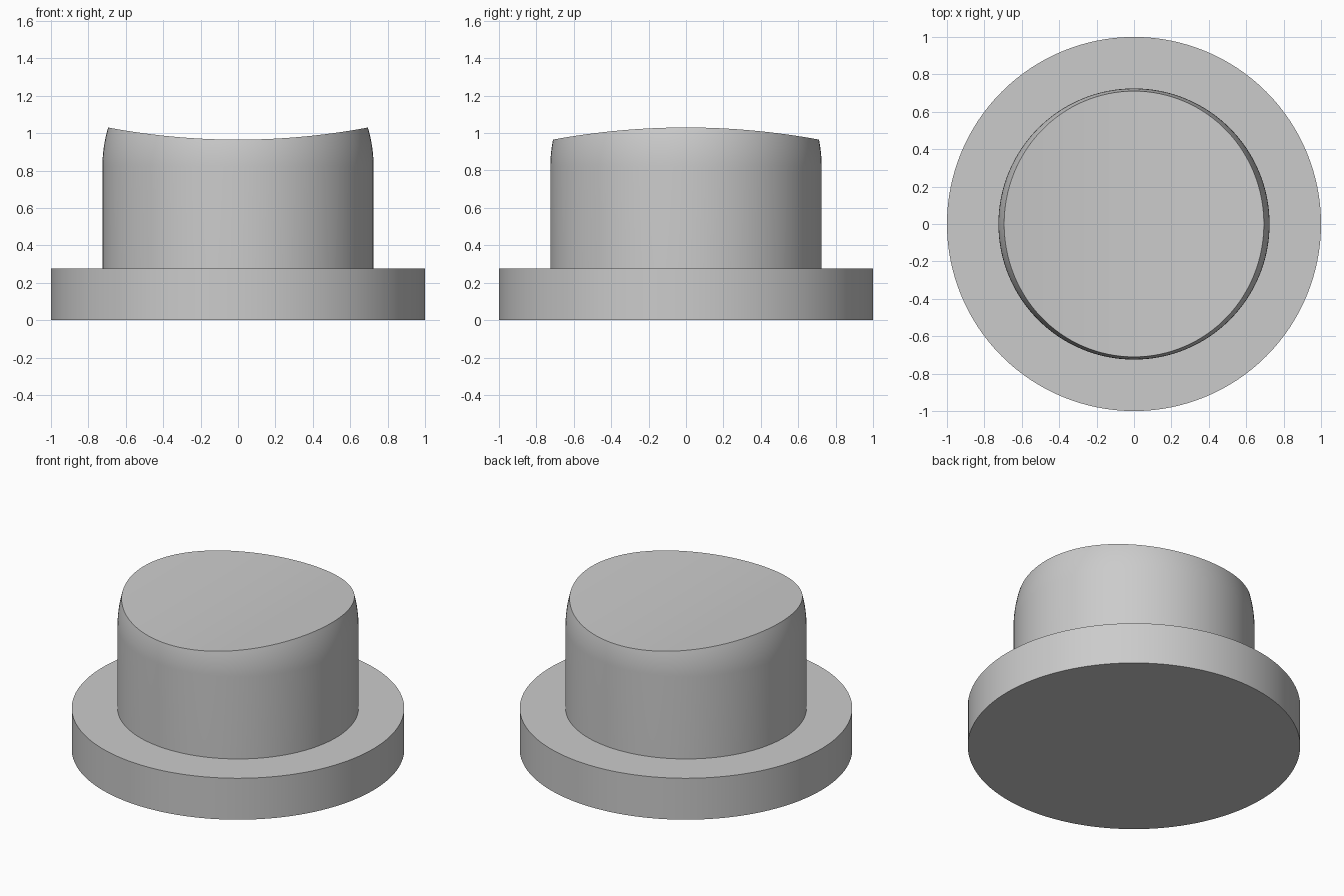
import bpy, bmesh, math

cube = bpy.data.objects.get("Cube")
if cube:
    bpy.data.objects.remove(cube, do_unlink=True)

SEGMENTS = 128
FLANGE_TOP = 0.275
STEM_RADIUS = 0.725
SHOULDER_Z = 0.82      # height where the wall starts to curve inward
SHOULDER_ARC = 0.735   # radius of that inward curve
DISH_ARC = 3.75        # radius of the trough across the top
DISH_LOW = 0.965       # lowest height of the trough

grey = bpy.data.materials.new("light_grey")
grey.use_nodes = True
grey.diffuse_color = (0.6, 0.6, 0.6, 1)
grey.node_tree.nodes["Principled BSDF"].inputs["Base Color"].default_value = (0.6, 0.6, 0.6, 1)


def finish(name, bm):
    bmesh.ops.recalc_face_normals(bm, faces=bm.faces)
    mesh = bpy.data.meshes.new(name)
    bm.to_mesh(mesh)
    bm.free()
    mesh.materials.append(grey)
    obj = bpy.data.objects.new(name, mesh)
    bpy.context.collection.objects.link(obj)
    bpy.ops.object.select_all(action="DESELECT")
    obj.select_set(True)
    bpy.context.view_layer.objects.active = obj
    bpy.ops.object.shade_smooth_by_angle(angle=math.radians(30))


def wall_radius(z):
    rise = max(0, z - SHOULDER_Z)
    return STEM_RADIUS - SHOULDER_ARC + math.sqrt(SHOULDER_ARC ** 2 - rise ** 2)


def dish_height(x):
    return DISH_LOW + DISH_ARC - math.sqrt(DISH_ARC ** 2 - x ** 2)


def rim_height(angle):
    # Meeting point of the curved wall and the trough
    z = DISH_LOW
    for _ in range(20):
        z = dish_height(wall_radius(z) * math.cos(angle))
    return z


# Flange: plain disc
bm = bmesh.new()
bmesh.ops.create_cone(bm, cap_ends=True, segments=SEGMENTS, radius1=1, radius2=1, depth=FLANGE_TOP)
bmesh.ops.translate(bm, verts=bm.verts, vec=(0, 0, FLANGE_TOP / 2))
finish("flange", bm)

# Button: straight wall, curved shoulder and trough-shaped top
bm = bmesh.new()
angles = [math.tau * i / SEGMENTS for i in range(SEGMENTS)]


def ring(height):
    verts = []
    for a in angles:
        z = height(a)
        r = wall_radius(z)
        verts.append(bm.verts.new((r * math.cos(a), r * math.sin(a), z)))
    return verts


STEPS = 10
rings = [ring(lambda a: FLANGE_TOP - 0.02)]
for s in range(STEPS + 1):
    rings.append(ring(lambda a: SHOULDER_Z + (rim_height(a) - SHOULDER_Z) * s / STEPS))
for low, high in zip(rings, rings[1:]):
    for i in range(SEGMENTS):
        j = (i + 1) % SEGMENTS
        bm.faces.new((low[i], low[j], high[j], high[i]))
bm.faces.new(rings[0][::-1])

# Top made of strips running front to back
rim = rings[-1]
for i in range(SEGMENTS // 2):
    strip = [rim[i], rim[i + 1], rim[-i - 1], rim[-i]]
    bm.faces.new(list(dict.fromkeys(strip)))
finish("button", bm)
